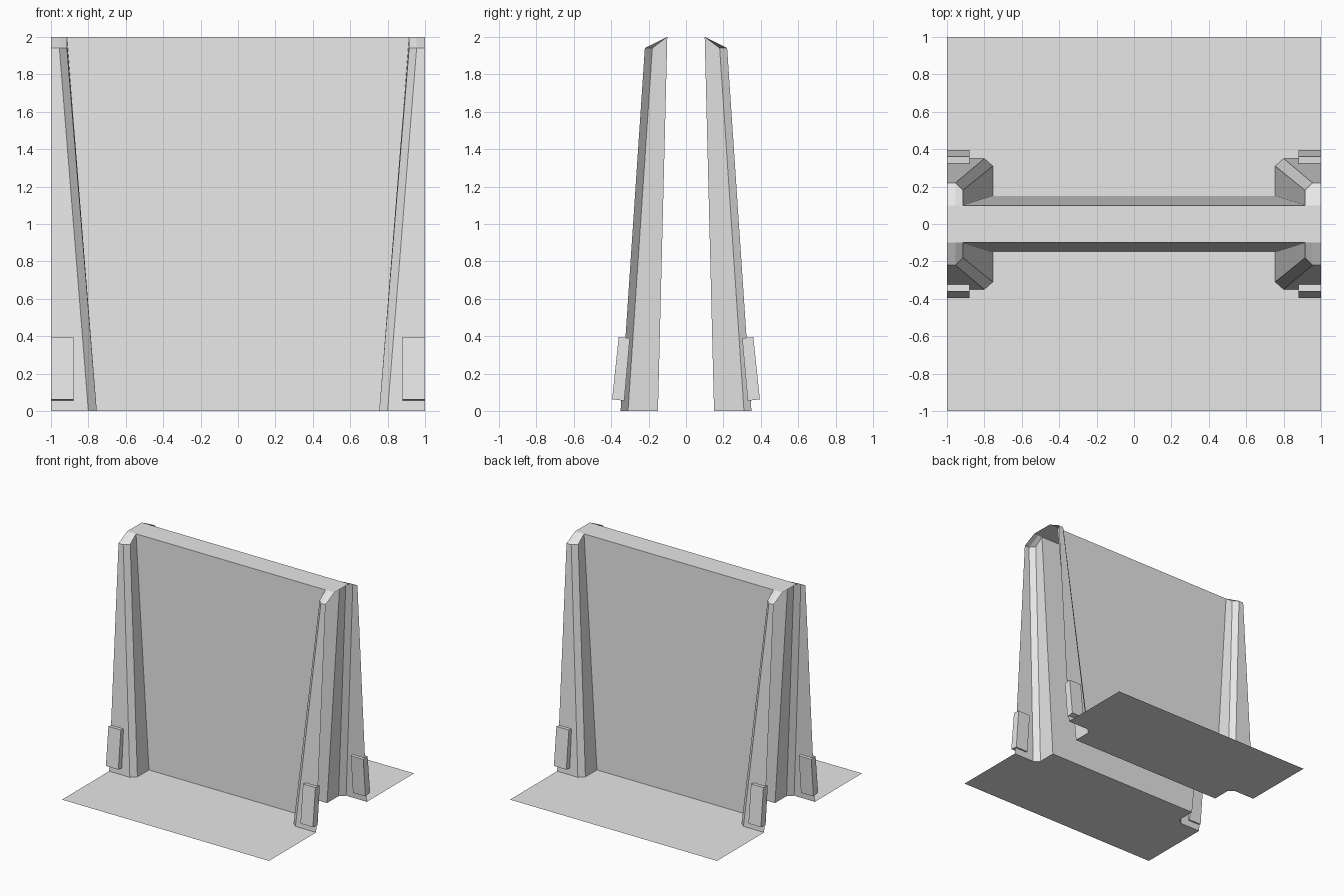
import bpy
import bmesh

if "Cube" in bpy.data.objects:
    bpy.data.objects.remove(bpy.data.objects["Cube"])

grey = bpy.data.materials.new("plain grey")
grey.use_nodes = True
grey.diffuse_color = (0.8, 0.8, 0.8, 1)
grey.node_tree.nodes["Principled BSDF"].inputs["Base Color"].default_value = (0.8, 0.8, 0.8, 1)


def build(name, faces):
    """Make one quarter from its faces, then mirror it across x and y."""
    bm = bmesh.new()
    for face in faces:
        bm.faces.new([bm.verts.new(p) for p in face])
    bmesh.ops.remove_doubles(bm, verts=bm.verts, dist=0.0001)
    mesh = bpy.data.meshes.new(name)
    bm.to_mesh(mesh)
    bm.free()
    mesh.materials.append(grey)
    obj = bpy.data.objects.new(name, mesh)
    bpy.context.collection.objects.link(obj)
    mirror = obj.modifiers.new("Mirror", "MIRROR")
    mirror.use_axis = (True, True, False)
    mirror.merge_threshold = 0.001


def loft(low, high):
    """Join two open profiles with a strip of quads."""
    return [(low[i + 1], low[i], high[i], high[i + 1]) for i in range(len(low) - 1)]


# Outline of wall and pillar at the ground and at the top
WALL_TOP, PILLAR_TOP = 2.0, 1.94
base = [(0, 0.15, 0), (0.755, 0.15, 0), (0.755, 0.31, 0), (0.8, 0.35, 0), (1, 0.35, 0)]
inner_top = (0.915, 0.1, WALL_TOP)
top = [(0, 0.1, WALL_TOP), inner_top, (0.915, 0.18, PILLAR_TOP),
       (0.955, 0.22, PILLAR_TOP), (1, 0.22, PILLAR_TOP)]
ridge = (0.955, 0.1, WALL_TOP)
end = (1, 0.1, WALL_TOP)

# Leaning wall panels with the flat strip along the top
build("wall", loft(base[:2], top[:2]) + [
    ((0, 0, WALL_TOP), (1, 0, WALL_TOP), end, ridge, inner_top, top[0])])

# Tapered half pillars, open at the ends, with sloping caps
build("pillars", loft(base[1:], top[1:]) + [
    (inner_top, ridge, top[3], top[2]),
    (ridge, end, top[4], top[3])])

# Ground sheets cut around the wall and pillars
build("floor", [base + [(1, 1, 0), (0, 1, 0)]])

# Tilted plates low on the pillars
section = [(0.33, 0.055), (0.395, 0.063), (0.36, 0.395), (0.30, 0.39)]
inside = [(0.88, y, z) for y, z in section]
outside = [(1, y, z) for y, z in section]
build("pillar_plates", loft(outside + outside[:1], inside + inside[:1])
      + [outside, inside[::-1]])
